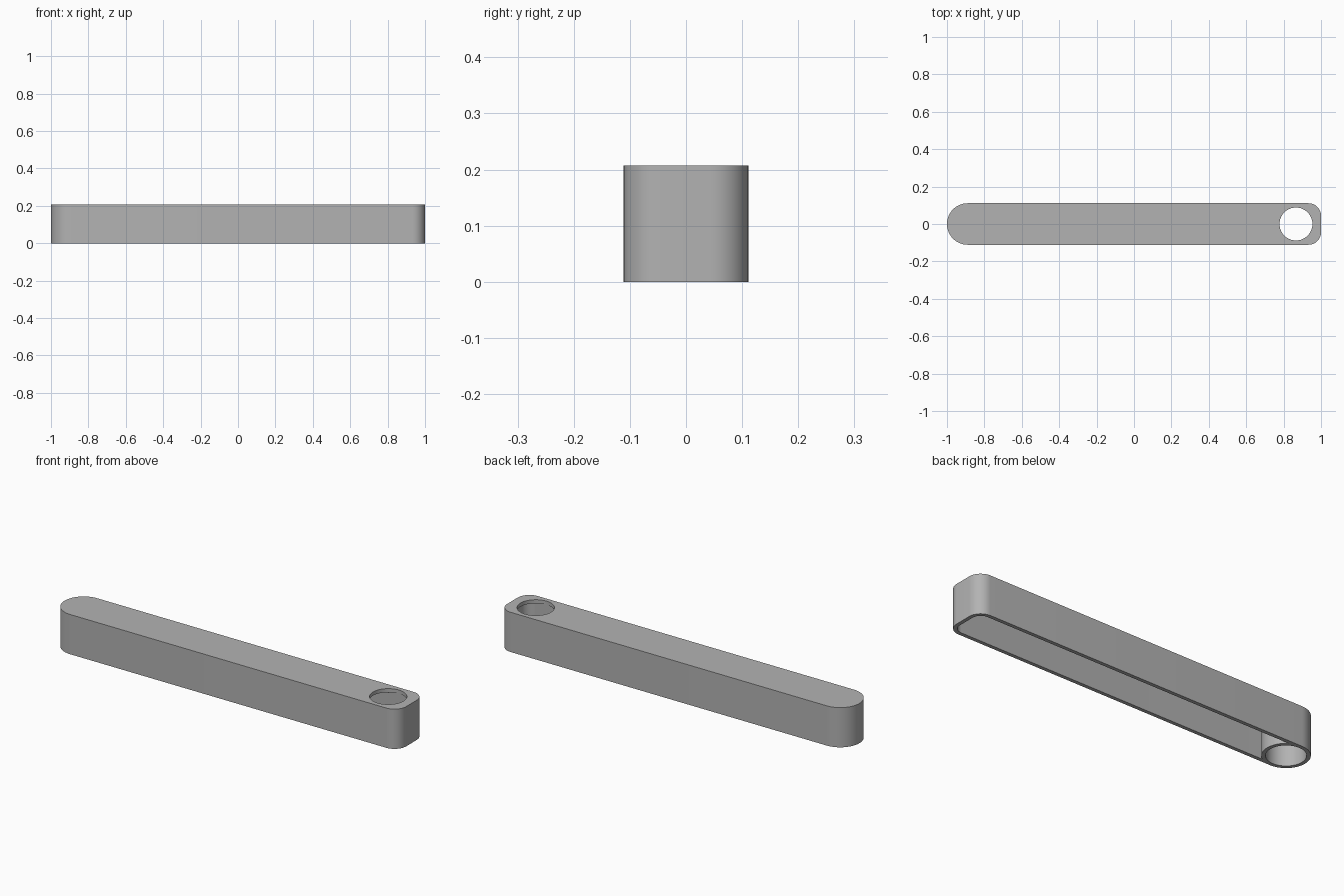
import bpy, bmesh
from math import sin, cos, pi, asin, radians

if "Cube" in bpy.data.objects:
    bpy.data.objects.remove(bpy.data.objects["Cube"])

HALF_W, HEIGHT, WALL = 0.111, 0.207, 0.019
FILLET = 0.067
SOCKET_X, HOLE_X = HALF_W - 1, 0.866
BORE_R, HOLE_R = HALF_W - WALL, 0.088
CEILING = HEIGHT - WALL

grey = bpy.data.materials.new("grey plastic")
grey.use_nodes = True
colour = (0.45, 0.45, 0.45, 1)
grey.diffuse_color = colour
grey.node_tree.nodes["Principled BSDF"].inputs["Base Color"].default_value = colour


def arc(cx, cy, r, start, end, steps):
    """Points along an arc, angles in radians."""
    angles = [start + (end - start) * i / steps for i in range(steps + 1)]
    return [(cx + r * cos(a), cy + r * sin(a)) for a in angles]


def prism(name, outline, z0, z1):
    """Extrude a closed flat outline from z0 to z1."""
    bm = bmesh.new()
    base = bm.faces.new([bm.verts.new((x, y, z0)) for x, y in outline])
    top = bmesh.ops.extrude_face_region(bm, geom=[base])["geom"]
    verts = [v for v in top if isinstance(v, bmesh.types.BMVert)]
    bmesh.ops.translate(bm, vec=(0, 0, z1 - z0), verts=verts)
    bmesh.ops.recalc_face_normals(bm, faces=bm.faces)
    mesh = bpy.data.meshes.new(name)
    bm.to_mesh(mesh)
    bm.free()
    mesh.materials.append(grey)
    obj = bpy.data.objects.new(name, mesh)
    bpy.context.collection.objects.link(obj)
    return obj


def square_end(inset):
    """The two filleted corners at the flat end, lower one first."""
    r, x, y = FILLET - inset, 1 - FILLET, HALF_W - FILLET
    return arc(x, -y, r, -pi / 2, 0, 12) + arc(x, y, r, 0, pi / 2, 12)


def circle(cx, r):
    return arc(cx, 0, r, 0, 2 * pi, 64)[:-1]


# Bar: one fully round end, one filleted square end
bar = prism("hollow_bar",
            square_end(0) + arc(SOCKET_X, 0, HALF_W, pi / 2, 3 * pi / 2, 32),
            0, HEIGHT)

# Pocket open below, ending against the outside of the round socket
meet = asin((HALF_W - WALL) / HALF_W)
pocket = square_end(WALL) + arc(SOCKET_X, 0, HALF_W, meet, -meet, 24)
cutters = [
    prism("pocket_cutter", pocket, -0.1, CEILING),
    prism("socket_cutter", circle(SOCKET_X, BORE_R), -0.1, CEILING),
    prism("hole_cutter", circle(HOLE_X, HOLE_R), CEILING - 0.05, HEIGHT + 0.1),
]

# Cut the bar, then discard the cutters
bpy.context.view_layer.objects.active = bar
for cutter in cutters:
    cutter.hide_render = True
    cut = bar.modifiers.new(cutter.name, "BOOLEAN")
    cut.operation, cut.solver, cut.object = "DIFFERENCE", "EXACT", cutter
    bpy.ops.object.modifier_apply(modifier=cut.name)
    bpy.data.objects.remove(cutter)

for obj in bpy.context.selected_objects:
    obj.select_set(False)
bar.select_set(True)
bpy.ops.object.shade_smooth_by_angle(angle=radians(30))
